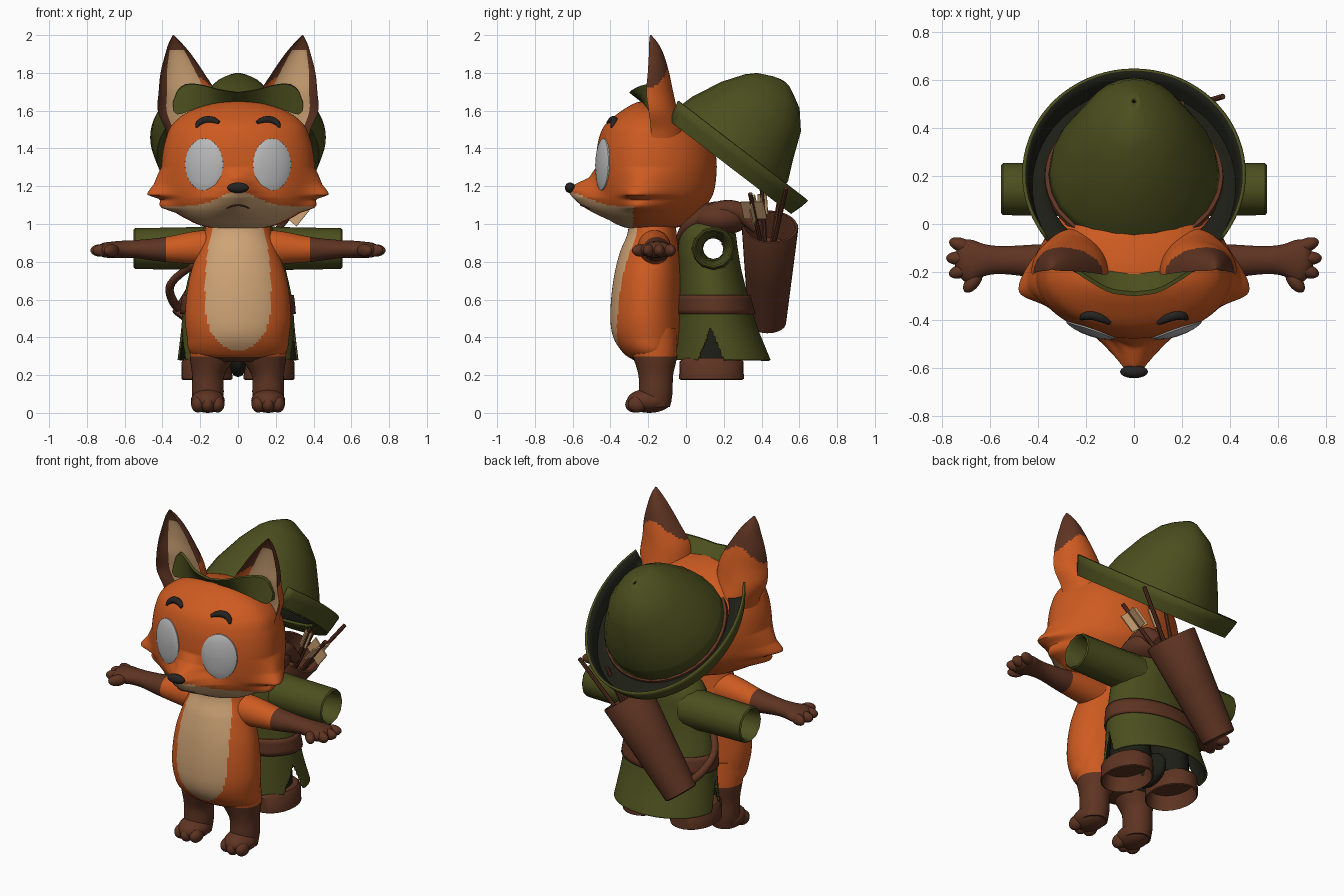
import bpy, bmesh, math
from math import sin, cos, pi, exp, sqrt
from mathutils import Vector, Matrix

if "Cube" in bpy.data.objects:
    bpy.data.objects.remove(bpy.data.objects["Cube"])

def mat(name, *rgb):
    m = bpy.data.materials.new(name)
    m.diffuse_color = (*rgb, 1)
    m.use_nodes = True
    m.node_tree.nodes["Principled BSDF"].inputs["Base Color"].default_value = m.diffuse_color
    return m

ORANGE, BROWN = mat("orange fur", .61, .103, .015), mat("brown", .112, .034, .016)
TAN, WHITE = mat("tan fur", .62, .37, .18), mat("eye white", .48, .48, .48)
GREEN, DARK = mat("green cloth", .072, .078, .013), mat("dark green lining", .012, .0135, .008)
BLACK = mat("black", .018, .017, .015)

def finish(name, bm, mats, rule=None, lining=0):
    bmesh.ops.recalc_face_normals(bm, faces=bm.faces)
    for f in bm.faces:
        f.material_index = rule(f.calc_center_median(), f.normal) if rule else 0
    me = bpy.data.meshes.new(name)
    bm.to_mesh(me)
    bm.free()
    for m in mats:
        me.materials.append(m)
    ob = bpy.data.objects.new(name, me)
    bpy.context.collection.objects.link(ob)
    if lining:
        mod = ob.modifiers.new("lining", 'SOLIDIFY')
        mod.thickness, mod.offset, mod.material_offset = lining, -1, 1

def skin(name, rings, mats, rule=None, caps=True, drop=None, lining=0):
    """Join a list of equal closed rings into a surface."""
    bm = bmesh.new()
    vs = [[bm.verts.new(p) for p in r] for r in rings]
    n = len(vs[0])
    for a, b in zip(vs, vs[1:]):
        for i in range(n):
            bm.faces.new((a[i], a[(i + 1) % n], b[(i + 1) % n], b[i]))
    if caps:
        bm.faces.new(vs[0])
        bm.faces.new(vs[-1])
    if drop:
        bmesh.ops.delete(bm, geom=[f for f in bm.faces if drop(f.calc_center_median())], context='FACES')
    finish(name, bm, mats, rule, lining)

def circle(n):
    return [(cos(2 * pi * i / n), sin(2 * pi * i / n)) for i in range(n)]

def ring(c, ru, rv, n=32, u=(1, 0, 0), v=(0, 1, 0)):
    return [Vector(c) + Vector(u) * ru * a + Vector(v) * rv * b for a, b in circle(n)]

def sample(tab, t):
    """Smooth interpolation through the rows of a table keyed by column 0."""
    t = min(max(t, tab[0][0]), tab[-1][0])
    i = max(k for k in range(len(tab) - 1) if tab[k][0] <= t)
    a, b, p, q = tab[i], tab[i + 1], tab[max(i - 1, 0)], tab[min(i + 2, len(tab) - 1)]
    h = b[0] - a[0]
    s = (t - a[0]) / h
    e = s * s * (3 - 2 * s)
    return [a[k] * (1 - e) + b[k] * e + h * s * (1 - s) * ((b[k] - p[k]) / (b[0] - p[0]) * (1 - s)
            - (q[k] - a[k]) / (q[0] - a[0]) * s) for k in range(1, len(a))]

def linear(tab, t):
    return next((a[1] + (b[1] - a[1]) * (t - a[0]) / (b[0] - a[0])
                 for a, b in zip(tab, tab[1:]) if a[0] <= t <= b[0]), 0)

def steps(a, b, n):
    return [a + (b - a) * i / n for i in range(n + 1)]

def tube(name, pts, radii, mats, n=12, sub=6):
    tab = [(i, *p, r) for i, (p, r) in enumerate(zip(pts, radii))]
    vals = [sample(tab, t) for t in steps(0, len(pts) - 1, sub * (len(pts) - 1))]
    u, rings = Vector((.3, .2, 1)), []
    for i, w in enumerate(vals):
        t = (Vector(vals[min(i + 1, len(vals) - 1)][:3]) - Vector(vals[max(i - 1, 0)][:3])).normalized()
        u = (u - t * u.dot(t)).normalized()
        rings.append(ring(w[:3], w[3], w[3], n, u, t.cross(u)))
    skin(name, rings, mats)

def ball(name, loc, scale, mats, rot=0):
    bm = bmesh.new()
    m = Matrix.Translation(loc) @ Matrix.Rotation(rot, 4, 'Z') @ Matrix.Diagonal((*scale, 1))
    bmesh.ops.create_uvsphere(bm, u_segments=24, v_segments=14, radius=1, matrix=m)
    finish(name, bm, mats)

# Head: half width, front y, back y by height, plus cheek tufts and snout
HEAD = [(.97, .05, -.27, -.15), (.985, .17, -.33, -.03), (1.02, .26, -.39, .03), (1.08, .34, -.45, .09),
        (1.15, .385, -.47, .14), (1.25, .405, -.475, .16), (1.35, .402, -.475, .16), (1.45, .382, -.462, .135),
        (1.53, .345, -.425, .08), (1.6, .25, -.34, -.01), (1.64, .12, -.27, -.13), (1.65, .02, -.235, -.2)]
CHEEK = [(1.02, 0), (1.06, .012), (1.085, .06), (1.1, .058), (1.13, .035), (1.155, .095),
         (1.17, .085), (1.21, .045), (1.3, 0)]
SNOUT = [(.97, 0), (1.02, .1), (1.066, .4), (1.1, .62), (1.14, .85), (1.18, 1), (1.21, .75), (1.245, .25), (1.3, 0)]
CY = -.22

def snout(x, z):
    width = .13 - .06 * min(1, max(0, (z - 1.14) / .07))
    return .155 * linear(SNOUT, z) * exp(-(x / width) ** 2)

def face_y(x, z, nose=1):
    w, yf, _ = sample(HEAD, z)
    return CY - (CY - yf) * sqrt(max(0, 1 - (x / w) ** 2)) - nose * snout(x, z)

def head_ring(z):
    w, yf, yb = sample(HEAD, z)
    out = []
    for c, s in circle(112):
        tuft = linear(CHEEK, z) * abs(c) ** 15
        y = CY + s * (yb - CY if s > 0 else CY - yf + snout(w * c, z)) - .55 * tuft
        out.append((w * c + math.copysign(tuft, c), y, z))
    return out

skin("head", [head_ring(z) for z in steps(.97, 1.65, 100)], [ORANGE, TAN],
     lambda c, n: int(c.y < -.28 and c.z < 1.095 + .08 * exp(-(c.x / .13) ** 2)))
ball("nose", (0, -.614, 1.192), (.058, .027, .028), [BLACK])
tube("mouth", [(x, face_y(x, z) + .001, z) for x, z in
               ((-.06, 1.083), (-.03, 1.096), (0, 1.1), (.03, 1.096), (.06, 1.083))],
     [.003, .005, .006, .005, .003], [BROWN], 8)

EAR = [(1.42, .25, -.115, .12, .09), (1.5, .25, -.11, .135, .095), (1.6, .265, -.13, .16, .085),
       (1.7, .27, -.147, .15, .079), (1.8, .295, -.152, .115, .063), (1.9, .317, -.162, .068, .043),
       (1.96, .333, -.175, .033, .025), (2.0, .342, -.188, .003, .004)]
ARM = [(.1, -.17, .875, .09, .095), (.22, -.165, .875, .085, .088), (.4, -.155, .865, .07, .064),
       (.55, -.15, .867, .058, .047), (.62, -.15, .866, .066, .045), (.68, -.155, .863, .09, .042),
       (.72, -.15, .862, .075, .036), (.745, -.15, .862, .02, .012)]
LEG = [(.03, .16, -.16, .075, .075), (.1, .16, -.16, .084, .088), (.2, .157, -.16, .086, .092),
       (.3, .135, -.165, .12, .117), (.45, .13, -.19, .125, .14)]

def ear_ring(s, z):
    cx, cy, rx, ry = sample(EAR, z)
    return [(s * (cx + rx * c), cy - .8 * ry + ry * (1.8 * k if k > 0 else -k), z) for c, k in circle(64)]

def ear_colour(c, n):
    cx, cy, rx, ry = sample(EAR, c.z)
    u = (abs(c.x) - cx) / max(rx, .001)
    if n.y < 0 and -.62 < u < .7 and c.z < 1.92 and c.y < cy + .4 * ry:
        return 2
    return int(c.z > 1.83 - .11 * u * u or (n.y < 0 and u > .5))

for s, side in ((1, "right"), (-1, "left")):
    skin(side + "_ear", [ear_ring(s, z) for z in steps(1.42, 2.0, 44)], [ORANGE, BROWN, TAN], ear_colour)
    # Eyes and brows follow the face surface
    skin(side + "_eye", [[(s * .18 + r * .1 * a, face_y(s * .18 + r * .1 * a, 1.315 + r * .137 * b, 0) + d,
                           1.315 + r * .137 * b) for a, b in circle(40)] for r, d in
                         ((1.01, .012), (1, -.006), (.9, -.01), (.7, -.014), (.4, -.017), (.05, -.018))], [WHITE])
    tube(side + "_brow", [(s * x, face_y(x, z) - .003, z) for x, z in
                          ((.1, 1.537), (.135, 1.55), (.175, 1.55), (.205, 1.535), (.22, 1.512))],
         [.009, .018, .02, .017, .007], [BLACK])
    # Arms and hands
    skin(side + "_arm", [ring((s * x, a[0], a[1]), a[2], a[3], 32, (0, 1, 0), (0, 0, 1))
                         for x, a in ((x, sample(ARM, x)) for x in steps(.1, .745, 48))],
         [ORANGE, BROWN], lambda c, n: int(abs(c.x) > .385))
    for i, (x, y, a) in enumerate(((.717, -.088, -.35), (.727, -.142, 0), (.717, -.195, .3), (.67, -.24, .9))):
        ball(f"{side}_finger_{i}", (s * x, y, .86), (.054, .029, .033), [BROWN], -s * a)
    # Legs and feet
    skin(side + "_leg", [ring((s * a[0], a[1], z), a[2], a[3])
                         for z, a in ((z, sample(LEG, z)) for z in steps(.03, .45, 36))],
         [ORANGE, BROWN], lambda c, n: int(c.z < .295))
    ball(side + "_foot", (s * .16, -.195, .064), (.09, .118, .064), [BROWN])
    for i in (-1, 0, 1):
        ball(f"{side}_toe_{i + 1}", (s * (.16 + .052 * i), -.272 + .014 * abs(i), .045), (.036, .05, .043), [BROWN])

# Body with a pale belly
BODY = [(.27, -.17, .15, .09), (.31, -.185, .245, .14), (.4, -.205, .27, .18), (.52, -.213, .28, .187),
        (.7, -.207, .26, .178), (.85, -.195, .215, .155), (.95, -.18, .18, .13), (1.05, -.18, .16, .12)]

def body_colour(c, n):
    k = (.6 - c.z) / (.27 if c.z < .6 else .55)
    if c.z < .295:
        return 2
    return int(n.y < 0 and abs(k) < 1 and abs(c.x) < .175 * sqrt(1 - abs(k) ** 2.4))

skin("body", [ring((0, b[0], z), b[1], b[2], 120) for z, b in ((z, sample(BODY, z)) for z in steps(.27, 1.05, 90))],
     [ORANGE, TAN, BROWN], body_colour)

# Tunic: open shell with side slits and arm holes
TUNIC = [(.28, .19, .32, .258), (.45, .165, .3, .215), (.6, .15, .287, .185), (.75, .13, .255, .165),
         (.87, .117, .225, .157), (.96, .115, .195, .145), (1.01, .115, .15, .12), (1.035, .115, .08, .07)]

def tunic_rings(a, b, n, grow=0):
    return [ring((0, t[0], z), t[1] + grow, t[2] + grow, 160)
            for z, t in ((z, sample(TUNIC, z)) for z in steps(a, b, n))]

skin("tunic", tunic_rings(.28, 1.035, 90), [GREEN, DARK], caps=False, lining=.012,
     drop=lambda c: abs(c.x) > .15 and (abs(c.y - .13) < .07 * (.45 - c.z) / .17
                                        or math.hypot(c.y - .145, c.z - .87) < .06))
skin("belt", tunic_rings(.525, .625, 4, .012), [BROWN, BROWN], caps=False, lining=.015)
for s, side in ((1, "right"), (-1, "left")):
    skin(side + "_sleeve", [ring((s * x, .145, .87), r, r, 12, (0, 1, 0), (0, 0, 1)) for x, r in
                            ((.12, .118), (.3, .112), (.545, .108), (.552, .1), (.54, .09), (.3, .075), (.15, .055))],
         [GREEN], caps=False)
    skin(side + "_boot_cuff", [ring((s * .165, .135, z), r, r * 1.27, 28) for z, r in
                               ((.29, .118), (.27, .133), (.18, .135), (.175, .128), (.265, .115))], [BROWN])
    skin(side + "_trouser", [ring((s * .14, .135, z), r, r * 1.25, 24) for z, r in ((.28, .11), (.55, .1))], [DARK])
ball("trouser_seat", (0, .14, .29), (.055, .13, .1), [DARK])

# Quiver, strap and arrows
low, top = Vector((-.27, .43, .475)), Vector((.1, .445, .985))
axis = (top - low).normalized()
qv = (Vector((0, 1, 0)) - axis * axis.y).normalized()
skin("quiver", [ring(low.lerp(top, k), r, r, 28, qv.cross(axis), qv) for k, r in
                ((0, .09), (.01, .1), (.5, .125), (.99, .15), (1, .147), (1, .135), (.75, .12))], [BROWN])
ball("shoulder_wrap", (.06, .18, 1.03), (.14, .16, .09), [BROWN])
tube("strap", [(.13, .38, .98), (.13, .27, 1.07), (.12, .14, 1.06), (.08, 0, .98), (-.12, -.035, .83),
               (-.27, .12, .76), (-.36, .24, .67), (-.33, .36, .57), (-.25, .42, .52)],
     [.035, .05, .05, .03, .02, .02, .022, .024, .025], [BROWN])
for i, tip in enumerate(((.37, .53, 1.19), (.37, .34, 1.16), (.23, .4, 1.2), (.2, .5, 1.17))):
    base, tip = Vector((.03, .43, .74)), Vector(tip)
    tube(f"arrow_{i}", (base, tip), (.012, .012), [BROWN], 8, 2)
    if 0 < i < 3:
        bm, k = bmesh.new(), .125 if i == 1 else .05
        m = Matrix.Translation(base.lerp(tip, .79)) @ (tip - base).to_track_quat('Z', 'Y').to_matrix().to_4x4()
        for size in ((.008, k, .115, 1), (k, .008, .115, 1)):
            bmesh.ops.create_cube(bm, size=1, matrix=m @ Matrix.Diagonal(size))
        finish(f"fletching_{i}", bm, [TAN])

# Hat, tilted back: x across, v backwards along the brim, w up the crown
def hat(x, v, w):
    return (x, .165 + .848 * v + .53 * w, 1.39 - .53 * v + .848 * w)

def hat_ring(w, vc, rv, rx, n=24, tilt=0):
    return [hat(rx * c, vc + rv * s, w + tilt * .095 * (.53 - vc - rv * s)) for c, s in circle(n)]

def brim_ring(w, rv, rx):
    return [hat(rx * c, rv * s, w + min(.085, .095 * (.53 - rv * s))) for c, s in circle(72)]

skin("hat_crown", [hat_ring(*r) for r in
                   ((-.07, .04, .36, .36, 24, 1), (.06, .05, .355, .345), (.17, .052, .315, .3),
                    (.32, .075, .248, .218), (.42, .082, .17, .14), (.46, .078, .115, .08),
                    (.49, .095, .05, .03), (.498, .1, .012, .01))],
     [GREEN, DARK], lining=.015, caps=False)
skin("hat_band", [hat_ring(w, .042, r, r + .003, 44, 1) for w, r in ((-.066, .37), (-.045, .367), (-.043, .35))],
     [BROWN], caps=False)
skin("hat_brim", [brim_ring(*r) for r in ((-.068, .37, .355), (-.075, .45, .4), (-.08, .51, .43),
                                          (-.02, .535, .45), (.03, .55, .465))], [GREEN, DARK], caps=False,
     lining=.014, drop=lambda c: (c.y - .165) * .848 - (c.z - 1.39) * .53 < -.31)
# Front peak by x: lower z, upper z, upper y
PEAK = [(0, 1.645, 1.695, -.3), (.1, 1.64, 1.71, -.285), (.2, 1.62, 1.735, -.23), (.28, 1.59, 1.735, -.175),
        (.33, 1.58, 1.69, -.15), (.345, 1.6, 1.64, -.145)]
skin("hat_peak", [[(x, -.235 + .6 * x * x, zl), (x, yu, zu), (x, yu + .018, zu + .004), (x, -.2 + .6 * x * x, zl)]
                  for x, (zl, zu, yu) in ((x, sample(PEAK, abs(x))) for x in steps(-.345, .345, 30))], [GREEN])

# Smooth shading with sharp edges kept
for ob in bpy.context.scene.objects:
    ob.select_set(True)
    bpy.context.view_layer.objects.active = ob
bpy.ops.object.shade_smooth_by_angle(angle=math.radians(40))
